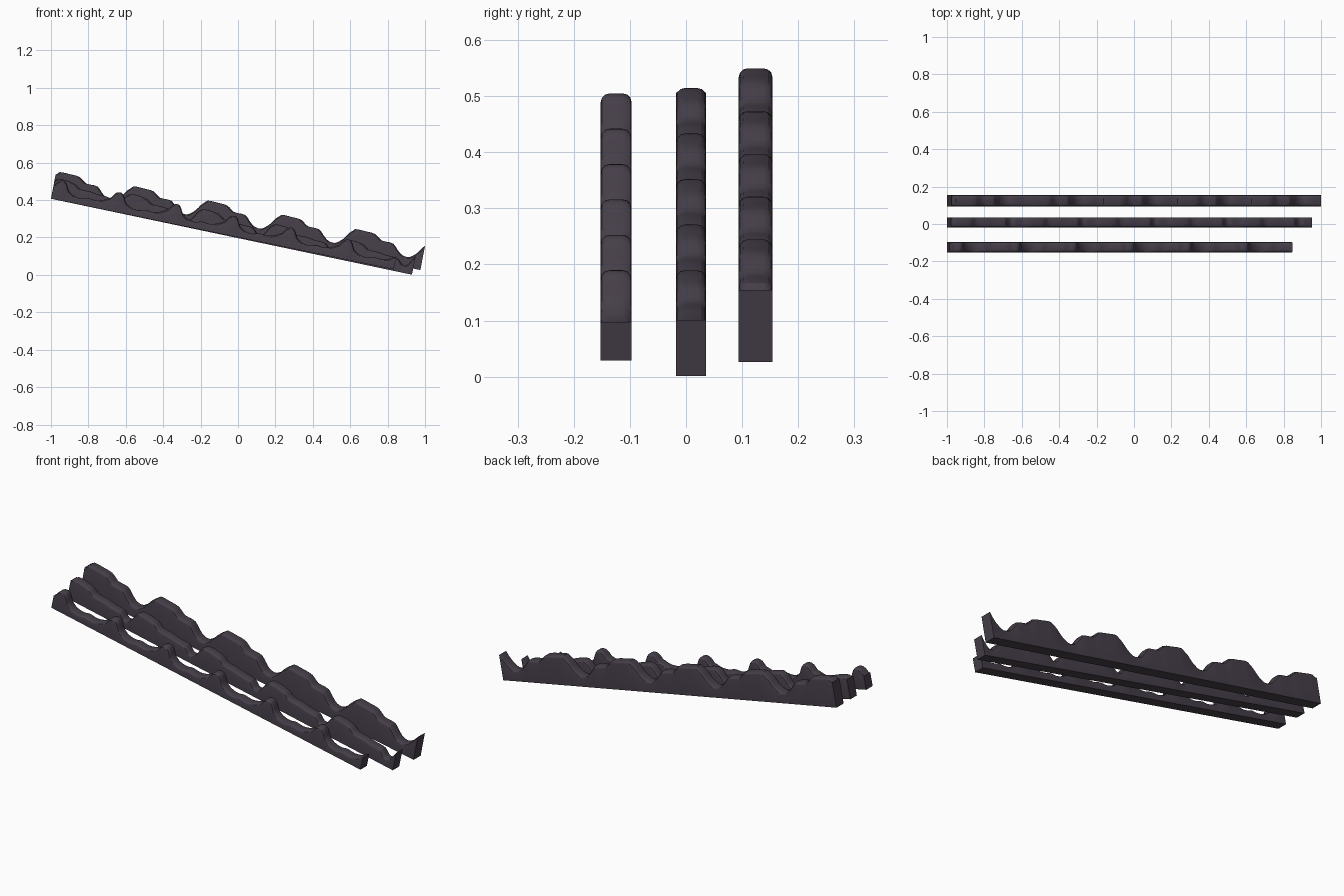
import bpy, bmesh, math

if "Cube" in bpy.data.objects:
    bpy.data.objects.remove(bpy.data.objects["Cube"])

mat = bpy.data.materials.new("dark plum grey")
mat.diffuse_color = (0.06, 0.048, 0.066, 1)
mat.use_nodes = True
mat.node_tree.nodes["Principled BSDF"].inputs["Base Color"].default_value = mat.diffuse_color


def spline(pts, n=3):
    """Catmull-Rom smoothing of one wave; first and last point are crisp."""
    out = []
    for i in range(len(pts) - 1):
        p0, p1, p2 = pts[max(i - 1, 0)], pts[i], pts[i + 1]
        p3 = pts[min(i + 2, len(pts) - 1)]
        for k in range(n):
            t = k / n
            h = 0.5 * (2 * p1[1] + (p2[1] - p0[1]) * t
                       + (2 * p0[1] - 5 * p1[1] + 4 * p2[1] - p3[1]) * t * t
                       + (3 * p1[1] - p0[1] - 3 * p2[1] + p3[1]) * t ** 3)
            out.append((p1[0] + (p2[0] - p1[0]) * t, h))
    return out


def wave_strip(name, y0, y1, x_end, z_start, z_end, waves, profile):
    """Sloping bar whose top repeats a wave profile (fraction, height)."""
    run, drop = x_end + 1, z_start - z_end
    length, ang = math.hypot(run, drop), math.atan2(drop, run)
    c, s = math.cos(ang), math.sin(ang)
    wave = spline(profile)
    top = [((w + f) / waves * length, h) for w in range(waves) for f, h in wave]
    top.append((length, profile[-1][1]))
    bm = bmesh.new()
    rings = []
    for i, (d, h) in enumerate(top):
        # rounded shoulders, square at the two ends
        b = 0.002 if i in (0, len(top) - 1) else min(0.016, h * 0.35)
        sec = [(y0, 0), (y0, h - b), (y0 + .13 * b, h - .5 * b),
               (y0 + .5 * b, h - .13 * b), (y0 + b, h)]
        sec += [(y0 + y1 - y, v) for y, v in reversed(sec)]
        rings.append([bm.verts.new((-1 + d * c + v * s, y, z_start - d * s + v * c))
                      for y, v in sec])
    for a, b in zip(rings, rings[1:]):
        for j in range(len(a)):
            k = (j + 1) % len(a)
            bm.faces.new((a[j], a[k], b[k], b[j]))
    bm.faces.new(rings[0])
    bm.faces.new(rings[-1])
    bmesh.ops.recalc_face_normals(bm, faces=bm.faces)
    me = bpy.data.meshes.new(name)
    bm.to_mesh(me)
    bm.free()
    me.materials.append(mat)
    ob = bpy.data.objects.new(name, me)
    bpy.context.collection.objects.link(ob)
    bpy.ops.object.select_all(action='DESELECT')
    ob.select_set(True)
    bpy.context.view_layer.objects.active = ob
    bpy.ops.object.shade_smooth_by_angle(angle=math.radians(30))


# tall back row
wave_strip("back_wave", 0.094, 0.154, 0.975, 0.407, 0.026, 5,
           [(0, .131), (.05, .149), (.18, .148), (.32, .143), (.42, .116),
            (.58, .111), (.68, .073), (.75, .057), (.83, .058), (.92, .088),
            (1, .131)])
# stepped middle row
wave_strip("middle_wave", -0.018, 0.036, 0.93, 0.407, 0.001, 5,
           [(0, .102), (.04, .113), (.15, .113), (.28, .104), (.36, .083),
            (.5, .081), (.62, .074), (.77, .070), (.85, .042), (.92, .05),
            (1, .102)])
# low front row
wave_strip("front_wave", -0.152, -0.097, 0.832, 0.407, 0.029, 6,
           [(0, .07), (.07, .1), (.14, .108), (.2, .1), (.27, .062),
            (.38, .04), (.5, .034), (.62, .044), (.75, .04), (.88, .05),
            (1, .07)])
